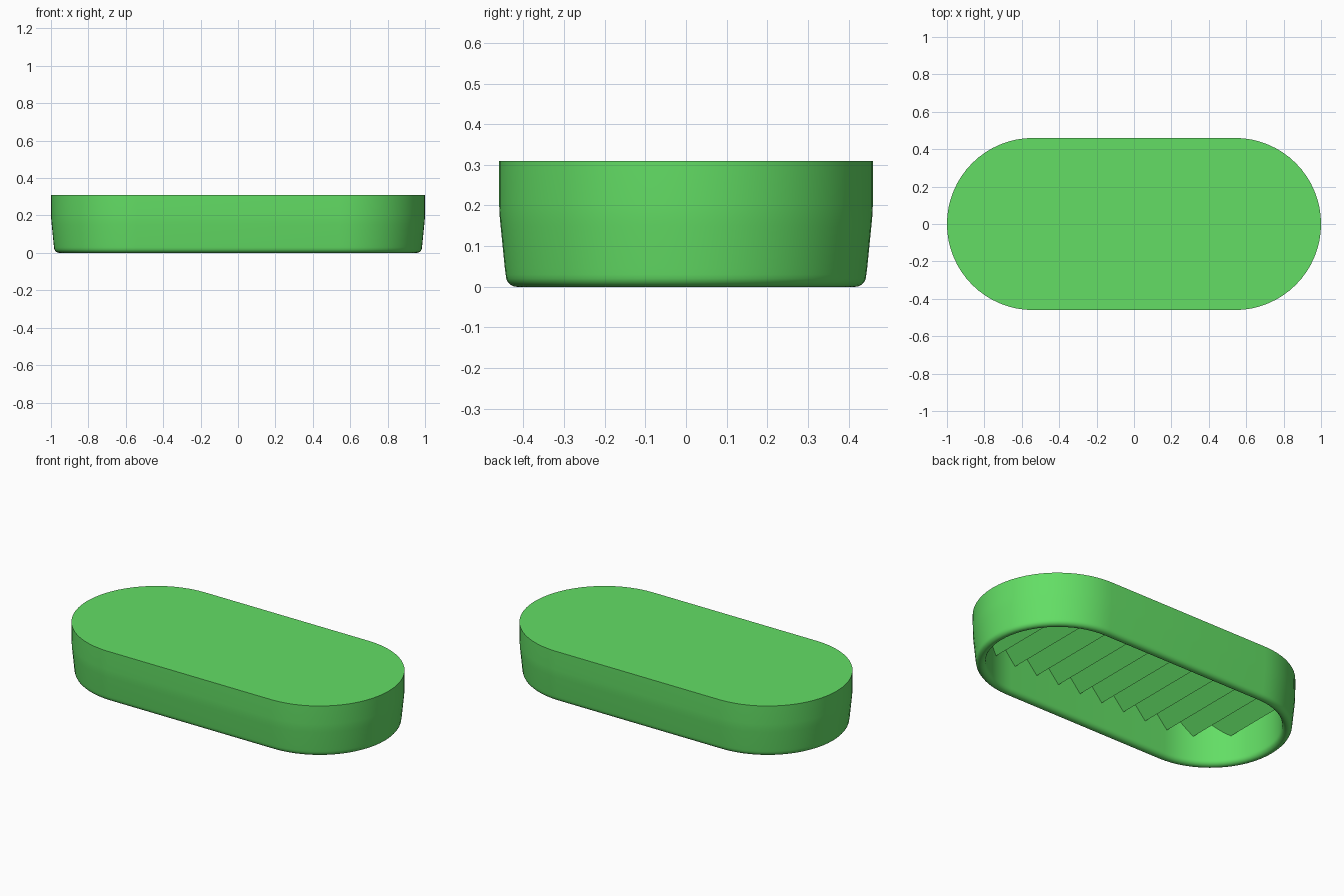
import bpy, bmesh
from math import sin, cos, pi, sqrt

if "Cube" in bpy.data.objects:
    bpy.data.objects.remove(bpy.data.objects["Cube"])

HALF_STRAIGHT, RADIUS, TOP = 0.54, 0.46, 0.31
INNER = 0.071          # wall thickness
ARC = 32               # segments per rounded end

green = bpy.data.materials.new("green")
green.diffuse_color = (0.125, 0.73, 0.13, 1)
green.use_nodes = True
green.node_tree.nodes["Principled BSDF"].inputs["Base Color"].default_value = green.diffuse_color


def stadium(inset, z):
    """Outline with two straight sides and two half-round ends."""
    r = RADIUS - inset
    pts = []
    for side, start in ((1, -pi / 2), (-1, pi / 2)):
        for i in range(ARC + 1):
            a = start + pi * i / ARC
            pts.append((side * HALF_STRAIGHT + r * cos(a), r * sin(a), z))
    return pts


def finish(bm, name, angle):
    mesh = bpy.data.meshes.new(name)
    bm.to_mesh(mesh)
    bm.free()
    obj = bpy.data.objects.new(name, mesh)
    bpy.context.collection.objects.link(obj)
    mesh.materials.append(green)
    bpy.ops.object.select_all(action='DESELECT')
    obj.select_set(True)
    bpy.context.view_layer.objects.active = obj
    bpy.ops.object.shade_smooth_by_angle(angle=angle)
    return obj


# Shell: flat lid, upright then tapered wall, rounded rim, hollow inside
profile = [(0, TOP), (0.0005, 0.2), (0.002, 0.17), (0.004, 0.15),
           (0.0145, 0.045), (0.0165, 0.03)]
rr, rz = (INNER - 0.0165) / 2, 0.029
profile += [(0.0165 + rr - rr * cos(pi * i / 10), rz - rz * sin(pi * i / 10))
            for i in range(1, 11)]
profile += [(INNER, 0.045), (INNER, 0.262)]
bm = bmesh.new()
rings = [[bm.verts.new(p) for p in stadium(*o)] for o in profile]
n = len(rings[0])
for a, b in zip(rings, rings[1:]):
    for i in range(n):
        j = (i + 1) % n
        bm.faces.new((a[j], a[i], b[i], b[j]))
bm.faces.new(rings[0])
finish(bm, "shell", 0.7)

# Ridged ceiling: zigzag bars across the width, trimmed to the inner outline
PITCH, FIRST, LOW, HIGH = 0.1532, -0.865, 0.17, 0.255
inner_r = RADIUS - INNER + 0.001
end = HALF_STRAIGHT + inner_r
breaks = [FIRST + PITCH / 2 * k for k in range(-1, 25)]
xs = [-end] + [x for x in breaks if -end < x < end] + [end]


def ridge_z(x):
    t = abs(((x - FIRST) / PITCH + 0.5) % 1 - 0.5) * 2
    return LOW + (HIGH - LOW) * t


def half_width(x):
    d = max(0, abs(x) - HALF_STRAIGHT)
    return sqrt(max(1e-6, inner_r ** 2 - d * d))


bm = bmesh.new()
prev = None
stations = [x0 + (x1 - x0) * s / 6 for x0, x1 in zip(xs, xs[1:]) for s in range(6)]
for x in stations + [end]:
    w = half_width(x)
    row = [bm.verts.new((x, y, ridge_z(x))) for y in (-w, w)]
    if prev:
        bm.faces.new((prev[0], prev[1], row[1], row[0]))
    prev = row
finish(bm, "ridged_ceiling", 0.5)
